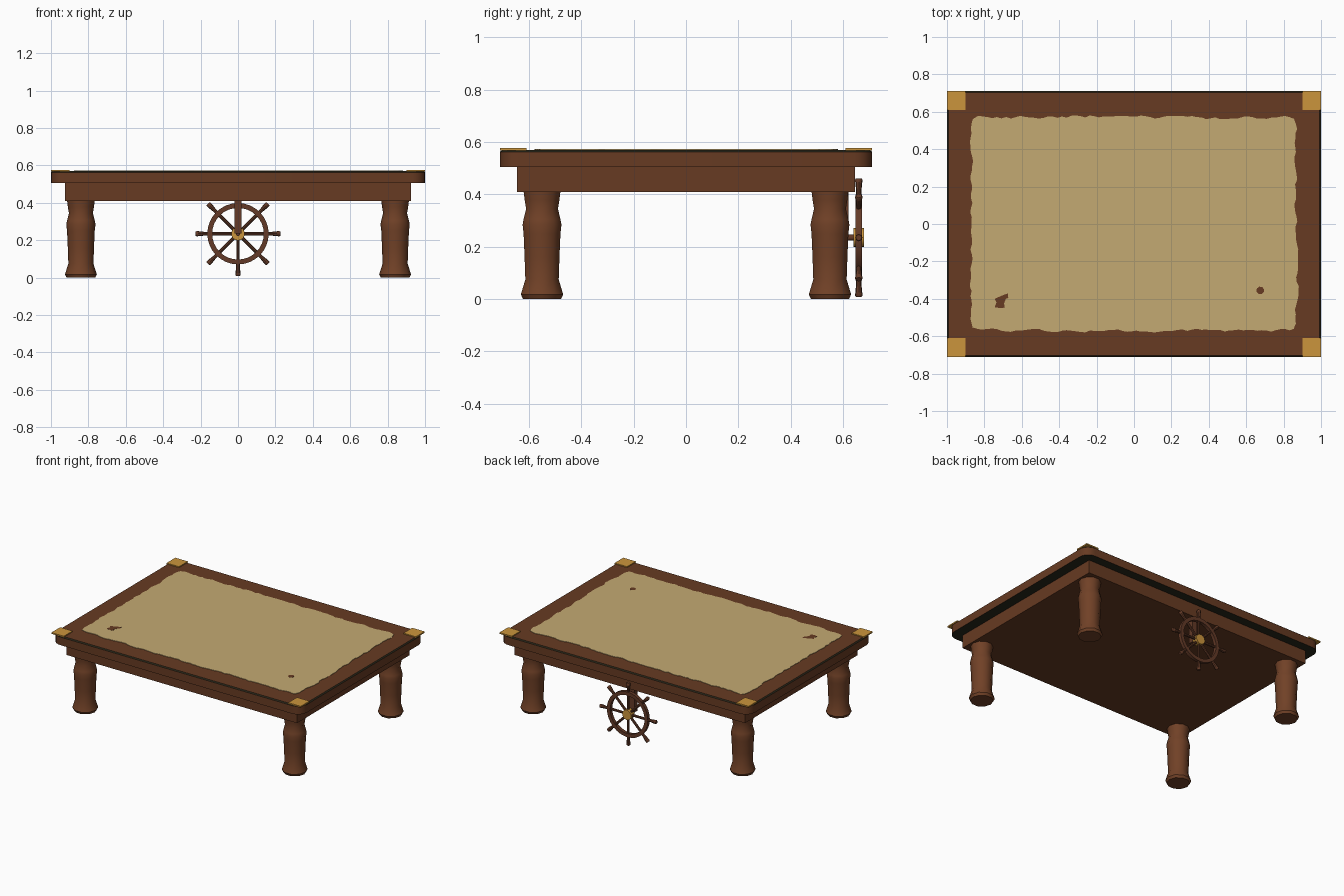
import bpy, bmesh, math, random
from mathutils import Matrix, Vector

if "Cube" in bpy.data.objects:
    bpy.data.objects.remove(bpy.data.objects["Cube"])

random.seed(4)


def mat(name, r, g, b):
    m = bpy.data.materials.new(name)
    m.diffuse_color = (r, g, b, 1)
    m.use_nodes = True
    m.node_tree.nodes["Principled BSDF"].inputs["Base Color"].default_value = m.diffuse_color
    return m


WOOD = mat("table wood", 0.135, 0.043, 0.016)
LEG = mat("leg wood", 0.165, 0.053, 0.020)
WHEEL = mat("wheel wood", 0.125, 0.042, 0.020)
DARK = mat("dark trim", 0.022, 0.020, 0.010)
PAPER = mat("parchment", 0.55, 0.40, 0.17)
BRASS = mat("brass", 0.60, 0.30, 0.045)


def finish(name, bm, *mats, smooth=None):
    bmesh.ops.recalc_face_normals(bm, faces=bm.faces)
    me = bpy.data.meshes.new(name)
    bm.to_mesh(me)
    bm.free()
    ob = bpy.data.objects.new(name, me)
    bpy.context.collection.objects.link(ob)
    for m in mats:
        me.materials.append(m)
    if smooth:
        bpy.ops.object.select_all(action='DESELECT')
        ob.select_set(True)
        bpy.context.view_layer.objects.active = ob
        bpy.ops.object.shade_smooth_by_angle(angle=math.radians(smooth))
    return ob


def box(bm, x0, x1, y0, y1, z0, z1):
    m = Matrix.Translation(((x0 + x1) / 2, (y0 + y1) / 2, (z0 + z1) / 2))
    m = m @ Matrix.Diagonal((x1 - x0, y1 - y0, z1 - z0, 1))
    bmesh.ops.create_cube(bm, size=1, matrix=m)


def loft(bm, rings, close=False):
    """Skin a list of point rings; cap the ends or join them up."""
    vs = [[bm.verts.new(p) for p in ring] for ring in rings]
    n = len(vs[0])
    pairs = list(zip(vs, vs[1:])) + ([(vs[-1], vs[0])] if close else [])
    for a, b in pairs:
        for i in range(n):
            j = (i + 1) % n
            bm.faces.new((a[i], a[j], b[j], b[i]))
    if not close:
        bm.faces.new(vs[0][::-1])
        bm.faces.new(vs[-1])


def turned(bm, profile, n, m=Matrix()):
    """Lathe solid along local z from (radius, height) pairs."""
    loft(bm, [[m @ Vector((r * math.cos(2 * math.pi * i / n),
                           r * math.sin(2 * math.pi * i / n), z))
               for i in range(n)] for r, z in profile])


def round_rect(hx, hy, r, z, seg=5):
    pts = []
    for k, (sx, sy) in enumerate(((1, 1), (-1, 1), (-1, -1), (1, -1))):
        for i in range(seg + 1):
            a = math.pi / 2 * (k + i / seg)
            pts.append((sx * (hx - r) + r * math.cos(a),
                        sy * (hy - r) + r * math.sin(a), z))
    return pts


# table top: wood sides and top, dark upper rim and dark underside
bm = bmesh.new()
loft(bm, [round_rect(1.0, 0.71, 0.07, 0.505), round_rect(1.0, 0.71, 0.07, 0.563),
          round_rect(0.992, 0.702, 0.062, 0.570)])
top = finish("table_top", bm, WOOD, DARK, smooth=30)
for f in top.data.polygons:
    if f.normal.z < -0.5 or 0.2 < f.normal.z < 0.95:
        f.material_index = 1

# apron block
bm = bmesh.new()
box(bm, -0.925, 0.925, -0.645, 0.645, 0.41, 0.505)
finish("apron", bm, WOOD)

# turned legs
LEG_PROFILE = [(0.076, 0.0), (0.085, 0.018), (0.067, 0.075), (0.070, 0.16),
               (0.074, 0.25), (0.078, 0.285), (0.074, 0.305), (0.064, 0.345),
               (0.070, 0.38), (0.074, 0.412)]
for side, x in (("left", -0.84), ("right", 0.84)):
    for end, y in (("front", -0.55), ("back", 0.55)):
        bm = bmesh.new()
        turned(bm, LEG_PROFILE, 10, Matrix.Translation((x, y, 0)))
        finish(f"{end}_{side}_leg", bm, LEG, smooth=40)

# square brass corner plates
bm = bmesh.new()
for sx in (-1, 1):
    for sy in (-1, 1):
        x, y = sorted((sx * 0.9, sx)), sorted((sy * 0.61, sy * 0.71))
        box(bm, *x, *y, 0.568, 0.577)
finish("corner_plates", bm, BRASS)


# torn parchment sheet
def plate(name, pts, z0, z1, m):
    bm = bmesh.new()
    loft(bm, [[(x, y, z) for x, y in pts] for z in (z0, z1)])
    bmesh.ops.triangulate(bm, faces=[f for f in bm.faces if len(f.verts) > 4])
    finish(name, bm, m)


def torn_edge(ax, ay, bx, by, n):
    dx, dy = bx - ax, by - ay
    length = math.hypot(dx, dy)
    out, off = [], 0
    for i in range(n):
        t = (i + 0.5) / n
        off = 0.6 * off + random.uniform(-0.007, 0.007)
        o = off - (0.012 if i in (0, n - 1) else 0)
        out.append((ax + dx * t + dy / length * o, ay + dy * t - dx / length * o))
    return out


c = [(-0.87, -0.57), (0.87, -0.57), (0.87, 0.57), (-0.87, 0.57)]
outline = []
for k in range(4):
    outline += torn_edge(*c[k], *c[(k + 1) % 4], 70 if k % 2 == 0 else 46)
plate("parchment_map", outline, 0.569, 0.573, PAPER)

# holes in the parchment showing the wood
tear = [(-0.745, -0.40), (-0.735, -0.42), (-0.745, -0.445), (-0.715, -0.45),
        (-0.69, -0.447), (-0.695, -0.425), (-0.685, -0.40), (-0.672, -0.395),
        (-0.675, -0.372), (-0.695, -0.378), (-0.70, -0.40), (-0.72, -0.405)]
plate("torn_hole", tear, 0.570, 0.5738, WOOD)
spot = [(0.675 + 0.021 * math.cos(a * math.pi / 4 + 0.3),
         -0.355 + 0.021 * math.sin(a * math.pi / 4 + 0.3)) for a in range(8)]
plate("round_hole", spot, 0.570, 0.5738, WOOD)

# ship wheel on the back: local z of each spoke points outwards
C = Vector((0, 0.66, 0.235))
bm = bmesh.new()
N = 32
loft(bm, [[C + Vector((r * math.cos(a), y, r * math.sin(a)))
           for r, y in ((0.138, -0.012), (0.164, -0.012), (0.164, 0.012), (0.138, 0.012))]
          for a in (2 * math.pi * i / N for i in range(N))], close=True)
finish("wheel_rim", bm, WHEEL, smooth=30)

bm = bmesh.new()
for i in range(8):
    turned(bm, [(0.009, 0.02), (0.009, 0.15), (0.010, 0.165), (0.010, 0.18),
                (0.013, 0.205), (0.014, 0.222), (0.011, 0.226)], 8,
           Matrix.Translation(C) @ Matrix.Rotation(i * math.pi / 4, 4, 'Y'))
finish("wheel_spokes", bm, WHEEL, smooth=40)

bm = bmesh.new()
turned(bm, [(0.036, -0.02), (0.036, 0.02)], 16,
       Matrix.Translation(C) @ Matrix.Rotation(-math.pi / 2, 4, 'X'))
finish("wheel_hub", bm, BRASS, smooth=40)

# hanging bracket and short axle
bm = bmesh.new()
box(bm, -0.02, 0.02, 0.585, 0.62, 0.235, 0.412)
finish("wheel_bracket", bm, WHEEL)
bm = bmesh.new()
turned(bm, [(0.012, -0.05), (0.012, 0.0)], 10,
       Matrix.Translation(C) @ Matrix.Rotation(-math.pi / 2, 4, 'X'))
finish("wheel_axle", bm, WHEEL, smooth=40)
